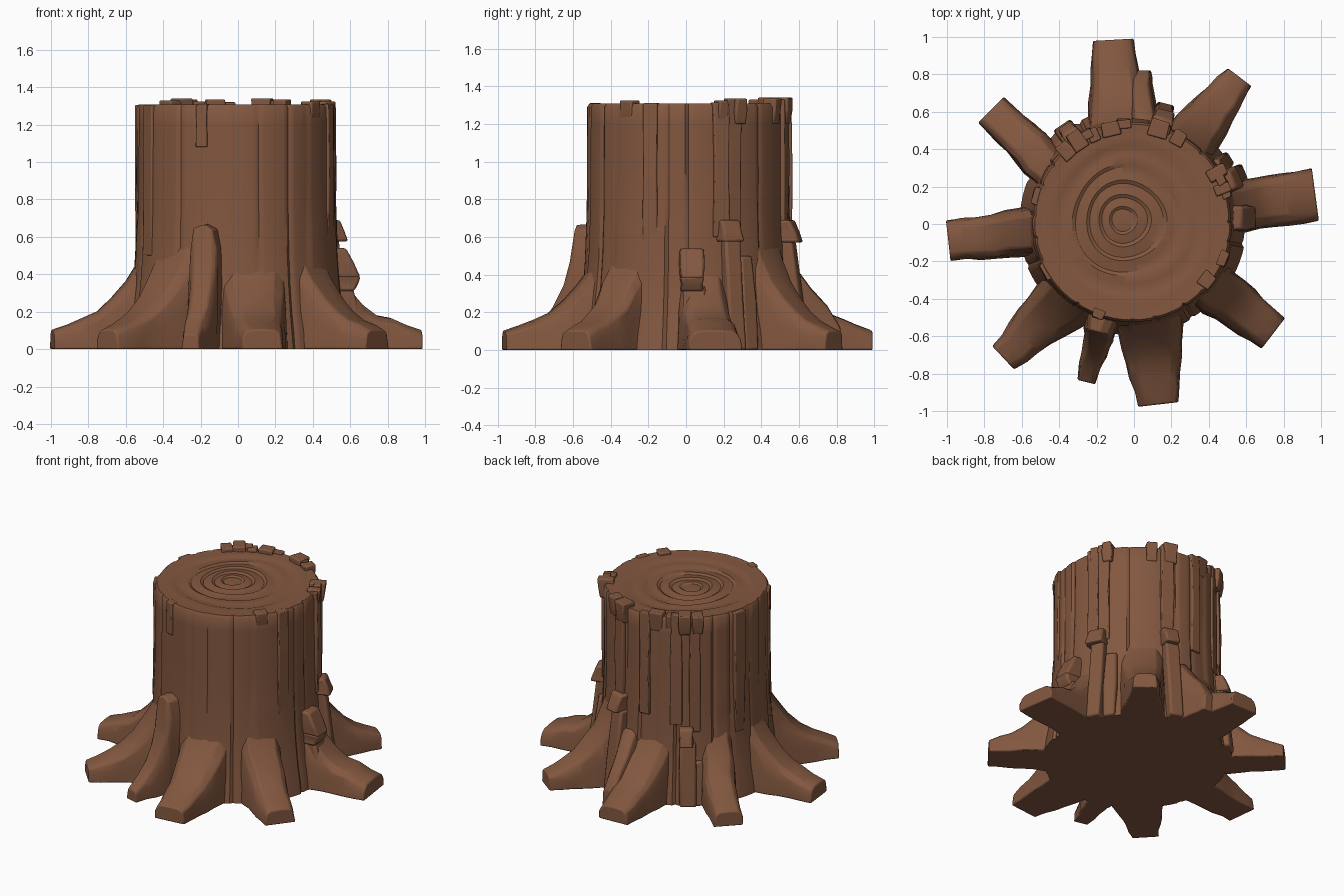
import bpy, bmesh, math, random
from mathutils import Vector

if "Cube" in bpy.data.objects:
    bpy.data.objects.remove(bpy.data.objects["Cube"])

random.seed(7)
CX, CY = -0.01, 0.012          # trunk axis

bark = bpy.data.materials.new("bark brown")
bark.diffuse_color = (0.225, 0.096, 0.05, 1)
bark.use_nodes = True
bark.node_tree.nodes["Principled BSDF"].inputs["Base Color"].default_value = bark.diffuse_color


def finish(bm, name, angle=38, bevel=0):
    bmesh.ops.recalc_face_normals(bm, faces=bm.faces)
    me = bpy.data.meshes.new(name)
    bm.to_mesh(me)
    bm.free()
    ob = bpy.data.objects.new(name, me)
    bpy.context.collection.objects.link(ob)
    me.materials.append(bark)
    if bevel:
        mod = ob.modifiers.new("soft edges", 'BEVEL')
        mod.width, mod.segments = bevel, 2
    bpy.ops.object.select_all(action='DESELECT')
    ob.select_set(True)
    bpy.context.view_layer.objects.active = ob
    bpy.ops.object.shade_smooth_by_angle(angle=math.radians(angle))
    return ob


def skin(bm, rings):
    """Bridge a list of equal rings of points into a closed tube."""
    vs = [[bm.verts.new(p) for p in r] for r in rings]
    for a, b in zip(vs, vs[1:]):
        n = len(a)
        for i in range(n):
            bm.faces.new((a[i], a[(i + 1) % n], b[(i + 1) % n], b[i]))
    bm.faces.new(vs[0])
    bm.faces.new(vs[-1])


def lerp(table, x):
    for (x0, y0), (x1, y1) in zip(table, table[1:]):
        if x <= x1:
            return y0 + (y1 - y0) * max(0, (x - x0) / (x1 - x0))
    return table[-1][1]


# --- trunk: a lathe with broad bark planks, fine grooves and a ringed cut top
N = 192
edges = [0]
while edges[-1] < N - 10:
    edges.append(edges[-1] + random.choice((7, 10, 14, 18)))
edges = [e for e in edges if e < N - 5] + [N]
planks = [(a, b, random.uniform(-0.005, 0.005), random.uniform(0.45, 1.1),
           random.uniform(-0.005, 0.005), random.uniform(0.003, 0.012))
          for a, b in zip(edges, edges[1:])]
FLARE = [(0, 0.605), (0.08, 0.595), (0.2, 0.574), (0.35, 0.556), (0.5, 0.545),
         (0.75, 0.536), (1.31, 0.533)]


def trunk_radius(i, z):
    for a, b, off, zb, extra, groove in planks:
        if a <= i < b:
            r = lerp(FLARE, z) + off + (extra if z < zb else 0)
            return r - groove if i == a else r


def ring(z, radius, cx=CX, cy=CY):
    return [(cx + radius(i) * math.cos(i * math.tau / N),
             cy + radius(i) * math.sin(i * math.tau / N), z) for i in range(N)]


rings = []
for z in (0, 0.08, 0.2, 0.35, 0.5, 0.6, 0.64, 0.75, 0.9, 0.94, 1.05, 1.2, 1.29):
    rings.append(ring(z, lambda i: trunk_radius(i, z)))
rings.append(ring(1.308, lambda i: trunk_radius(i, 1.29) - 0.012))
rings.append(ring(1.306, lambda i: 0.495))
# growth rings, slightly off centre and wavy
GROWTH = [(0.45, 1.304), (0.405, 1.305), (0.385, 1.297), (0.345, 1.301),
          (0.30, 1.306), (0.28, 1.296), (0.245, 1.301), (0.215, 1.306),
          (0.197, 1.296), (0.165, 1.301), (0.14, 1.306), (0.122, 1.296),
          (0.10, 1.301), (0.075, 1.305), (0.06, 1.296), (0.03, 1.299)]
for r, z in GROWTH:
    k = 1 - r / 0.53
    rings.append(ring(z, lambda i: r * (1 + 0.025 * math.sin(3 * i * math.tau / N + 9 * r)),
                      CX - 0.055 * k, CY + 0.01 * k))
bm = bmesh.new()
skin(bm, rings)
finish(bm, "trunk", 34)


# --- roots: lofted along a path from inside the trunk to the tip
SLOPE = [(0, 0.66), (0.12, 0.5), (0.25, 0.385), (0.4, 0.285), (0.55, 0.215),
         (0.7, 0.165), (0.85, 0.135), (1, 0.105)]


def root(name, base, tip, w0, w1, top=1.0, slope=SLOPE):
    base, tip = Vector(base), Vector(tip)
    d = (tip - base).normalized()
    side = Vector((-d.y, d.x))
    bm = bmesh.new()
    sections = []
    for j, (t, h) in enumerate(slope):
        last = j == len(slope) - 1
        h *= top if t < 0.6 else 1
        w = w0 + (w1 - w0) * t
        c = base.lerp(tip, t)
        if 0 < j and not last:
            c = c + side * random.uniform(-0.006, 0.006)
            h *= random.uniform(0.97, 1.03)
        pts = []
        for u, v in ((-1.1, 0), (-1.05, 0.5), (-0.94, 0.8), (-0.66, 0.97), (0.1, 1.0),
                     (0.68, 0.96), (0.95, 0.8), (1.05, 0.5), (1.1, 0)):
            p = c + side * (u * w + random.uniform(-0.005, 0.005))
            pts.append((p.x, p.y, v * h))
        sections.append(pts)
    skin(bm, sections)
    return finish(bm, name, 36, 0.008)


ROOTS = [
    ("back_root", (-0.08, 0.45), (-0.11, 0.985), 0.16, 0.10, 0.95),
    ("back_right_root", (0.28, 0.41), (0.565, 0.785), 0.145, 0.075, 1.0),
    ("right_root", (0.45, 0.085), (0.97, 0.155), 0.125, 0.13, 0.85),
    ("front_right_root", (0.36, -0.29), (0.745, -0.585), 0.14, 0.092, 0.95),
    ("front_root", (0.07, -0.44), (0.13, -0.965), 0.18, 0.10, 0.92),
    ("front_left_root", (-0.32, -0.36), (-0.70, -0.715), 0.17, 0.075, 1.0),
    ("left_root", (-0.46, -0.03), (-0.993, -0.09), 0.125, 0.098, 0.97),
    ("back_left_root", (-0.42, 0.27), (-0.765, 0.61), 0.11, 0.09, 0.9),
]
for r in ROOTS:
    root(*r)
# small side roots
root("small_front_root", (-0.165, -0.49), (-0.255, -0.845), 0.088, 0.045, 1.0,
     [(0, 0.67), (0.25, 0.67), (0.32, 0.5), (0.42, 0.36), (0.58, 0.24),
      (0.75, 0.15), (1, 0.08)])
root("small_back_root", (0.05, 0.47), (0.04, 0.82), 0.08, 0.045, 1.0,
     [(0, 0.5), (0.3, 0.46), (0.55, 0.34), (0.8, 0.24), (0.92, 0.17), (1, 0.12)])


# --- bark blocks: tapered boxes set on the trunk at a compass angle
def block(name, deg, width, z0, z1, r_low, r_high, r_in=0.47, bevel=0.008):
    a = math.radians(deg)
    out, side = Vector((math.cos(a), math.sin(a))), Vector((-math.sin(a), math.cos(a)))
    bm = bmesh.new()
    sections = []
    zm = (z0 + z1) / 2
    for z, r in ((z0, r_low), (zm, (r_low + r_high) / 2 + 0.004), (z1, r_high)):
        w = width / 2 + random.uniform(-0.006, 0.006)
        pts = [out * r_in - side * w, out * r - side * w * 0.9,
               out * (r + random.uniform(-0.006, 0.006)) + side * w * 0.9,
               out * r_in + side * w]
        sections.append([(CX + p.x, CY + p.y, z) for p in pts])
    skin(bm, sections)
    finish(bm, name, 36, bevel)


# thick knobs and stubs low on the trunk
for k in [("right_knob", 2, 0.14, 0.38, 0.54, 0.665, 0.585),
          ("right_knob_base", 2, 0.13, 0.31, 0.39, 0.63, 0.665),
          ("right_strip", 3, 0.13, 0, 0.34, 0.70, 0.62),
          ("right_back_knob", 23, 0.13, 0.575, 0.69, 0.63, 0.585),
          ("right_back_stub", 24, 0.11, 0.0, 0.59, 0.66, 0.585),
          ("right_back_stub_low", 33, 0.09, 0.0, 0.5, 0.63, 0.57),
          ("back_knob", 73, 0.12, 0.57, 0.69, 0.63, 0.575),
          ("back_stub", 74, 0.10, 0.0, 0.58, 0.66, 0.585),
          ("back_left_knob", 125, 0.10, 0.42, 0.54, 0.635, 0.59),
          ("back_left_strip", 126, 0.12, 0.0, 0.43, 0.64, 0.59),
          ("back_left_stub", 133, 0.07, 0.0, 0.3, 0.63, 0.58)]:
    block(*k, bevel=0.014)

# long raised planks on the upper trunk
for k in [(19, 0.09, 0.6, 1.315), (27, 0.08, 0.62, 1.335), (-22, 0.09, 0.58, 1.31),
          (72, 0.09, 0.62, 1.33), (118, 0.08, 0.55, 1.335), (131, 0.08, 0.5, 1.32),
          (-110, 0.06, 1.08, 1.31), (-150, 0.1, 0.5, 1.305), (165, 0.09, 0.45, 1.305),
          (95, 0.08, 0.6, 1.32)]:
    block("bark_plank", k[0], k[1], k[2], k[3], 0.55, 0.547, 0.5, 0.006)

# broken chips standing along the rim
for deg, width, z1, r in [(30, 0.07, 1.335, 0.575), (20, 0.06, 1.325, 0.56),
                          (61, 0.08, 1.335, 0.55), (74, 0.1, 1.34, 0.565),
                          (103, 0.1, 1.335, 0.545), (114, 0.07, 1.325, 0.545),
                          (124, 0.09, 1.34, 0.575), (133, 0.07, 1.33, 0.565),
                          (-38, 0.09, 1.325, 0.545)]:
    block("rim_chip", deg, width, 1.2, z1, r - 0.015, r, 0.47, 0.008)
